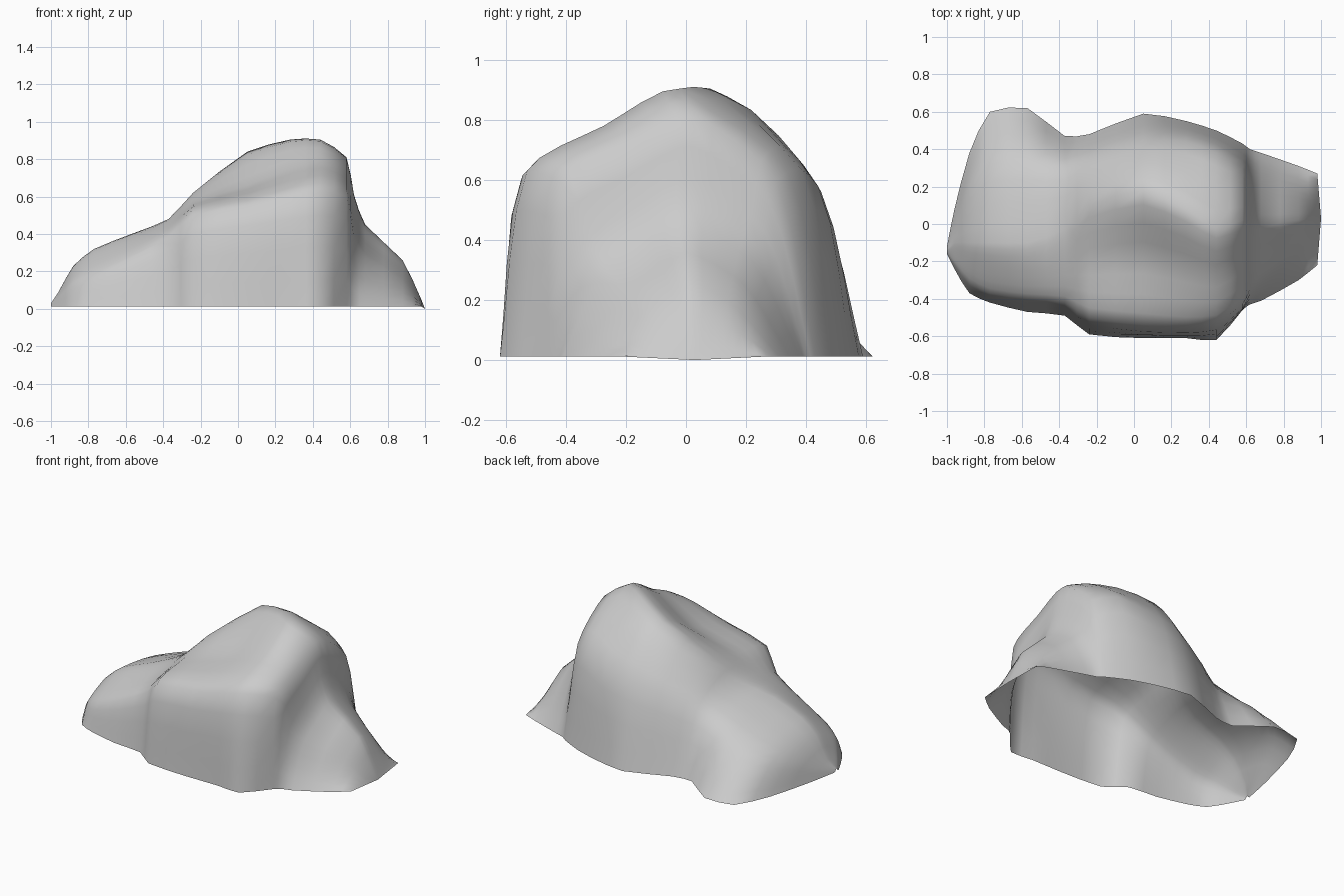
import bpy, bmesh, math
from mathutils import Vector

if "Cube" in bpy.data.objects:
    bpy.data.objects.remove(bpy.data.objects["Cube"])

# Cross-sections along x:
# x, front base y, front shelf y/z, ridge y/z, back shoulder y/z, back base y
SECTIONS = [
    (-1.00, -0.16, -0.15, 0.02, -0.14, 0.03, -0.13, 0.02, -0.12),
    (-0.96, -0.24, -0.21, 0.06, -0.10, 0.09, 0.00, 0.06, 0.08),
    (-0.88, -0.37, -0.31, 0.14, -0.10, 0.23, 0.20, 0.17, 0.38),
    (-0.77, -0.42, -0.37, 0.18, -0.10, 0.32, 0.32, 0.24, 0.60),
    (-0.57, -0.47, -0.40, 0.27, -0.10, 0.40, 0.33, 0.31, 0.62),
    (-0.37, -0.49, -0.42, 0.38, -0.03, 0.48, 0.30, 0.38, 0.47),
    (-0.24, -0.59, -0.50, 0.50, 0.10, 0.62, 0.35, 0.44, 0.48),
    (0.05, -0.61, -0.54, 0.55, 0.18, 0.84, 0.45, 0.54, 0.59),
    (0.28, -0.61, -0.55, 0.60, 0.08, 0.905, 0.44, 0.58, 0.55),
    (0.44, -0.62, -0.53, 0.63, -0.02, 0.905, 0.38, 0.64, 0.50),
    (0.58, -0.46, -0.43, 0.60, 0.02, 0.81, 0.30, 0.60, 0.43),
    (0.62, -0.43, -0.35, 0.38, 0.01, 0.61, 0.26, 0.43, 0.40),
    (0.68, -0.41, -0.29, 0.27, 0.00, 0.45, 0.22, 0.33, 0.38),
    (0.88, -0.30, -0.15, 0.15, 0.02, 0.26, 0.17, 0.17, 0.31),
    (0.98, -0.22, -0.08, 0.03, 0.03, 0.05, 0.13, 0.04, 0.27),
]


def smooth_path(pts, steps, tension):
    """Resample a path with a tightened cardinal spline."""
    out = []
    n = len(pts)
    for i in range(n - 1):
        a, b = pts[i], pts[i + 1]
        pa, nb = pts[max(i - 1, 0)], pts[min(i + 2, n - 1)]
        d = (b - a).length
        # chord-scaled tangents avoid overshoot beside short spans
        ta = (b - pa) * (tension * d / max(d + (a - pa).length, 1e-6))
        tb = (nb - a) * (tension * d / max((nb - b).length + d, 1e-6))
        for k in range(steps):
            t = k / steps
            out.append(a * (2*t**3 - 3*t**2 + 1) + ta * (t**3 - 2*t**2 + t)
                       + b * (3*t**2 - 2*t**3) + tb * (t**3 - t**2))
    out.append(pts[-1])
    return out


def section(x, f, sy, sz, ry, rz, by, bz, b):
    # the front slope sags into a scoop around x = 0.05, bulges a little elsewhere
    sag = 0.05 * math.exp(-((x - 0.05) / 0.22) ** 2)
    bulge = 0.03 if x < -0.3 else 0.015
    mid = Vector((x, (sy + ry) / 2, (sz + rz) / 2 - sag + bulge * min(1, rz * 2)))
    pts = [Vector((x, f, 0.012)), Vector((x, sy, sz)), mid, Vector((x, ry, rz)),
           Vector((x, by, bz)), Vector((x, b, 0.012))]
    return smooth_path(pts, 4, 0.75)


# Rock shell, open underneath
rows = [section(*s) for s in SECTIONS]
cols = [smooth_path(list(c), 2, 0.6) for c in zip(*rows)]

bm = bmesh.new()
grid = [[bm.verts.new((p.x, p.y, max(p.z, 0.005))) for p in c] for c in zip(*cols)]
for c0, c1 in zip(grid, grid[1:]):
    for i in range(len(c0) - 1):
        bm.faces.new((c0[i], c1[i], c1[i + 1], c0[i + 1]))

# Low lip running out to the right end
edge = grid[-1]
tip = bm.verts.new((1.0, 0.03, 0.0))
for a, b in zip(edge, edge[1:]):
    bm.faces.new((a, tip, b))
bmesh.ops.recalc_face_normals(bm, faces=bm.faces)
if sum(f.normal.z * f.calc_area() for f in bm.faces) < 0:
    bmesh.ops.reverse_faces(bm, faces=bm.faces)

mesh = bpy.data.meshes.new("rock")
bm.to_mesh(mesh)
bm.free()
rock = bpy.data.objects.new("rock", mesh)
bpy.context.collection.objects.link(rock)
bpy.context.view_layer.objects.active = rock
rock.select_set(True)
bpy.ops.object.shade_smooth()
